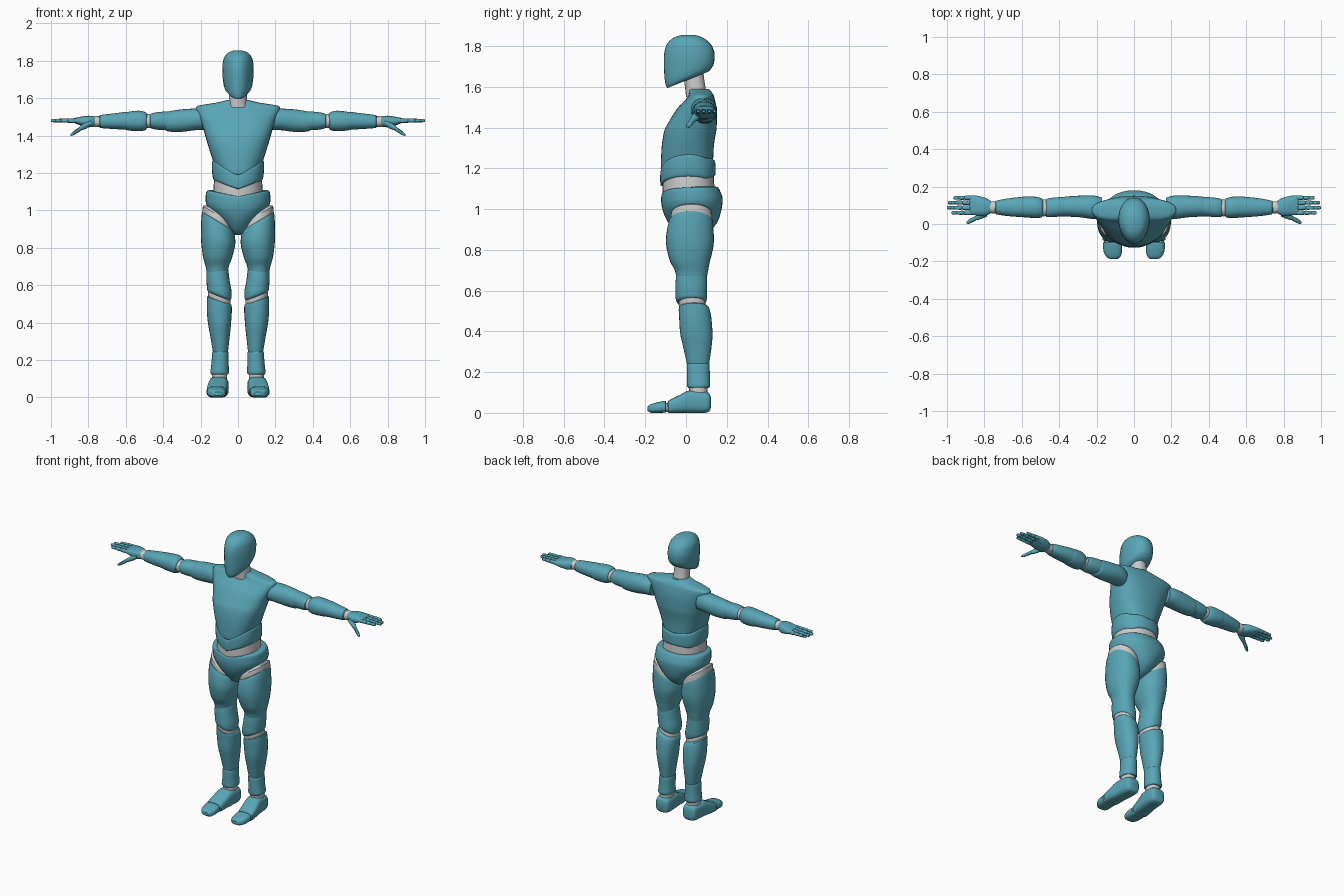
import bpy, bmesh, math
from mathutils import Vector

shell = bpy.data.materials.new("shell")
shell.diffuse_color = (0.10, 0.38, 0.47, 1)
AXES = {'X': lambda t, u, v: (t, u, v), 'Y': lambda t, u, v: (u, t, v), 'Z': lambda t, u, v: (u, v, t)}


def smooth_rings(rings, steps):
    """Monotone cubic interpolation of ring parameters."""
    rings = [list(r) + [0] * (7 - len(r)) for r in rings]
    n, k = len(rings), 7
    d = [[b[j] - a[j] for j in range(k)] for a, b in zip(rings, rings[1:])]

    def tangent(i, j):
        if i in (0, n - 1):
            return d[min(i, n - 2)][j]
        a, b = d[i - 1][j], d[i][j]
        return 2 * a * b / (a + b) if a * b > 0 else 0
    out = []
    for i in range(n - 1):
        for s in range(steps):
            f = s / steps
            out.append([rings[i][j] * (2*f**3 - 3*f*f + 1) + tangent(i, j) * (f**3 - 2*f*f + f)
                        + rings[i + 1][j] * (3*f*f - 2*f**3) + tangent(i + 1, j) * (f**3 - f*f)
                        for j in range(k)])
    return out + [rings[-1]]


def loft(name, rings, axis='Z', power=2.2, sides=28, steps=3, mat=shell, mirror=False, warp=None):
    """Skin rings (t, centre u, centre v, radius u, radius v, tilt u, tilt v) along an axis."""
    bm = bmesh.new()
    loops = []
    for t, cu, cv, ru, rv, tu, tv in smooth_rings(rings, steps):
        loop = []
        for i in range(sides):
            a = 2 * math.pi * i / sides
            c, s = math.cos(a), math.sin(a)
            u = ru * math.copysign(abs(c) ** (2 / power), c)
            v = rv * math.copysign(abs(s) ** (2 / power), s)
            p = Vector(AXES[axis](t + tu * u + tv * v, cu + u, cv + v))
            loop.append(bm.verts.new(warp(p) if warp else p))
        loops.append(loop)
    for a, b in zip(loops, loops[1:]):
        for i in range(sides):
            j = (i + 1) % sides
            bm.faces.new((a[i], a[j], b[j], b[i]))
    bm.faces.new(loops[0])
    bm.faces.new(loops[-1])
    bmesh.ops.recalc_face_normals(bm, faces=bm.faces)
    me = bpy.data.meshes.new(name)
    bm.to_mesh(me)
    bm.free()
    ob = bpy.data.objects.new(name, me)
    bpy.context.collection.objects.link(ob)
    if mat:
        me.materials.append(mat)
    bpy.ops.object.select_all(action='DESELECT')
    ob.select_set(True)
    bpy.context.view_layer.objects.active = ob
    bpy.ops.object.shade_smooth_by_angle(angle=math.radians(32))
    if mirror:
        ob.modifiers.new("mirror", 'MIRROR')
    return ob


# Head with a narrowed face, and neck
def narrow_face(p):
    if p.y < 0:
        p.x *= 1 + 2.2 * p.y
    return p


loft("head", [(1.635, 0, .01, .052, .102, 0, .4), (1.65, 0, .012, .07, .112, 0, .36),
              (1.69, 0, .015, .08, .122, 0, .2), (1.75, 0, .016, .084, .125, 0, .05),
              (1.80, 0, .015, .08, .113), (1.83, 0, .012, .066, .088),
              (1.847, 0, .012, .046, .06), (1.855, 0, .012, .02, .028)], warp=narrow_face)
loft("neck", [(1.55, 0, .055, .055, .055), (1.60, 0, .045, .048, .05), (1.67, 0, .035, .046, .05)], mat=None)

# Torso
loft("chest", [(1.185, 0, .005, .095, .118), (1.20, 0, .004, .108, .128), (1.30, 0, .008, .145, .128),
               (1.38, 0, .02, .17, .128), (1.43, 0, .034, .184, .117), (1.49, 0, .052, .203, .098),
               (1.545, 0, .072, .226, .068), (1.558, 0, .074, .218, .062), (1.575, 0, .07, .12, .055),
               (1.59, 0, .062, .055, .05)], power=2.4, sides=36)


def belly_edges(p):
    side, back = min(1, abs(p.x) / .138), max(0, p.y / .14)
    p.z += .05 * max(side, back) + .03 * side * (p.z - 1.115) / .075
    return p


loft("abdomen", [(1.113, 0, .01, .122, .127), (1.118, 0, .01, .132, .135), (1.15, 0, .009, .139, .136),
                 (1.18, 0, .009, .139, .134), (1.19, 0, .01, .134, .126)], sides=36, warp=belly_edges)
loft("waist", [(1.03, 0, .015, .13, .13), (1.10, 0, .012, .132, .128), (1.19, 0, .01, .125, .125)], mat=None)


def pelvis_edges(p):
    if p.z > 1.03 and p.y < .03:
        p.z -= .035 * (1 - min(1, abs(p.x) / .17)) * (p.z - 1.03) / .08
    return p


loft("pelvis", [(.868, 0, .02, .02, .04), (.885, 0, .025, .04, .075), (.93, 0, .033, .085, .118),
                (.98, 0, .03, .135, .14), (1.02, 0, .029, .165, .149), (1.05, 0, .029, .173, .151),
                (1.09, 0, .023, .172, .144), (1.108, 0, .02, .16, .136), (1.11, 0, .02, .14, .125)],
     sides=36, warp=pelvis_edges)

# Legs
loft("hip_joint", [(.90, .108, .027, .084, .105, .6), (.975, .108, .027, .08, .1, .6),
                   (.99, .105, .027, .06, .08, .6)], mat=None, mirror=True)
loft("thigh", [(.945, .107, .025, .07, .09, .62), (.94, .107, .024, .084, .105, .6),
               (.90, .107, .021, .09, .114, .4), (.84, .106, .019, .092, .118, .15), (.75, .109, .019, .078, .1),
               (.70, .111, .027, .062, .082), (.66, .111, .028, .055, .074)], mirror=True)
loft("knee", [(.69, .11, .028, .052, .07), (.685, .11, .028, .057, .075), (.62, .106, .026, .062, .078),
              (.575, .1, .026, .066, .078, .2), (.55, .1, .026, .064, .074, .35), (.538, .1, .026, .054, .06, .4)],
     mirror=True)
loft("knee_joint", [(.57, .1, .028, .055, .06, .35), (.53, .1, .03, .06, .066, .35),
                    (.49, .1, .035, .055, .06, .35)], mat=None, mirror=True)
loft("calf", [(.522, .1, .038, .055, .062, .35), (.515, .1, .039, .066, .074, .35), (.47, .1, .045, .067, .079, .1),
              (.40, .099, .05, .062, .08), (.32, .096, .056, .051, .069), (.24, .094, .059, .04, .054)], mirror=True)
loft("lower_shin", [(.245, .094, .06, .038, .05), (.24, .094, .06, .044, .056), (.18, .096, .061, .046, .056),
                    (.135, .098, .062, .05, .057), (.122, .098, .062, .044, .05)], mirror=True)
loft("ankle", [(.09, .1, .06, .04, .045), (.14, .098, .061, .042, .045)], mat=None, mirror=True)

# Feet
loft("foot", [(.122, .1, .05, .025, .025), (.115, .1, .051, .042, .043), (.09, .1, .053, .05, .053),
              (.02, .104, .055, .053, .055), (-.03, .11, .044, .054, .044), (-.085, .115, .03, .053, .03),
              (-.09, .115, .03, .044, .022)], axis='Y', power=3.2, mirror=True)
loft("toe_joint", [(-.06, .115, .026, .046, .023), (-.13, .115, .026, .044, .022)],
     axis='Y', power=3, mat=None, mirror=True)
loft("toe_cap", [(-.097, .115, .03, .044, .024), (-.102, .115, .03, .051, .029), (-.14, .114, .026, .05, .026),
                 (-.175, .11, .021, .038, .02), (-.188, .108, .02, .02, .01)], axis='Y', power=2.8, mirror=True)

# Arms
loft("upper_arm", [(.17, .085, 1.482, .055, .052), (.215, .089, 1.487, .063, .057), (.30, .094, 1.48, .057, .06),
                   (.375, .093, 1.475, .052, .053), (.39, .09, 1.476, .044, .046)], 'X', mirror=True)
loft("upper_elbow", [(.36, .093, 1.479, .046, .046), (.38, .093, 1.479, .052, .05), (.43, .089, 1.478, .052, .047),
                     (.467, .086, 1.478, .048, .038), (.472, .086, 1.478, .04, .03)], 'X', mirror=True)
loft("elbow_joint", [(.45, .086, 1.477, .038, .032), (.48, .086, 1.477, .045, .038),
                     (.51, .086, 1.477, .04, .034)], 'X', mat=None, mirror=True)
loft("forearm", [(.487, .086, 1.477, .042, .038), (.492, .086, 1.477, .05, .046), (.53, .089, 1.478, .057, .055),
                 (.585, .091, 1.477, .056, .05), (.61, .091, 1.477, .048, .043)], 'X', mirror=True)
loft("forearm_cuff", [(.58, .091, 1.479, .046, .042), (.595, .091, 1.479, .054, .048), (.65, .09, 1.477, .05, .043),
                      (.737, .088, 1.475, .036, .034), (.742, .088, 1.475, .03, .028)], 'X', mirror=True)
loft("wrist", [(.72, .088, 1.475, .028, .026), (.755, .089, 1.475, .032, .029), (.785, .09, 1.475, .03, .026)],
     'X', mat=None, mirror=True)

# Hands
loft("palm", [(.765, .09, 1.475, .032, .027), (.80, .092, 1.475, .05, .031), (.85, .1, 1.478, .053, .021),
              (.875, .101, 1.48, .052, .013), (.88, .101, 1.48, .044, .009)], 'X', power=2.6, mirror=True)
for name, y, tip in (("index", .06, .977), ("middle", .087, 1.0), ("ring", .114, .995), ("little", .14, .965)):
    for k in range(3):
        a, b = (.868 + (tip - .868) * f for f in ((0, .4, .72, 1)[k:k + 2]))
        r = .0125 - .0015 * k
        loft(f"{name}_finger_{k + 1}", [(a - .003, y, 1.48, r * .7, r * .7), (a + .004, y, 1.48, r, r),
             (b - .006, y, 1.48, r * .92, r * .92), (b, y, 1.48, r * .6, r * .6)],
             'X', sides=12, steps=2, mirror=True)
loft("thumb_base", [(.785, .06, 1.468, .02, .014), (.81, .05, 1.455, .02, .017), (.84, .035, 1.44, .014, .014),
                    (.85, .03, 1.434, .01, .01)], 'X', sides=16, mirror=True)
loft("thumb_tip", [(.84, .034, 1.438, .009, .009), (.848, .03, 1.433, .013, .013), (.88, .014, 1.412, .012, .011),
                   (.895, .007, 1.403, .005, .005)], 'X', sides=14, mirror=True)
